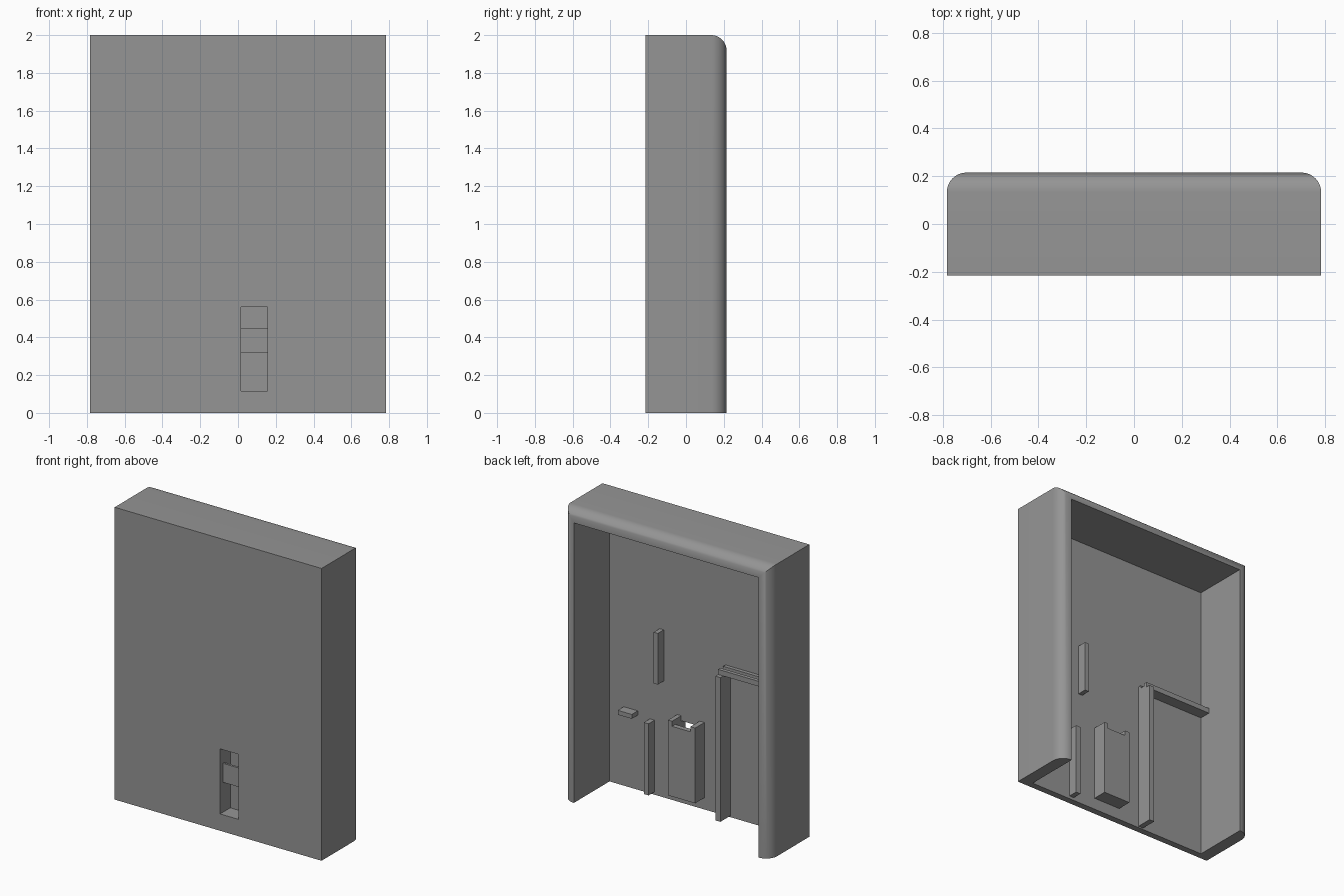
import bpy, bmesh

if "Cube" in bpy.data.objects:
    bpy.data.objects.remove(bpy.data.objects["Cube"])

grey = bpy.data.materials.new("plain_grey")
grey.diffuse_color = (0.30, 0.30, 0.30, 1)
grey.use_nodes = True
grey.node_tree.nodes["Principled BSDF"].inputs["Base Color"].default_value = grey.diffuse_color


def box(name, x, y, z):
    """Axis-aligned box from (low, high) ranges."""
    bm = bmesh.new()
    bmesh.ops.create_cube(bm, size=1)
    for v in bm.verts:
        v.co = [r[0] if c < 0 else r[1] for c, r in zip(v.co, (x, y, z))]
    me = bpy.data.meshes.new(name)
    bm.to_mesh(me)
    bm.free()
    me.materials.append(grey)
    ob = bpy.data.objects.new(name, me)
    bpy.context.collection.objects.link(ob)
    return ob


def cut(target, *ranges):
    """Subtract a box from the target and discard the cutter."""
    cutter = box("cutter", *ranges)
    mod = target.modifiers.new("cut", 'BOOLEAN')
    mod.operation = 'DIFFERENCE'
    mod.solver = 'EXACT'
    mod.object = cutter
    bpy.context.view_layer.objects.active = target
    bpy.ops.object.modifier_apply(modifier=mod.name)
    bpy.data.objects.remove(cutter)


W, D, H = 0.783, 0.215, 2.0      # half width, half depth, height
WALL = 0.085                     # side and top wall thickness
INNER = -0.17                    # inner face of the front panel
SLOT_X, SLOT_Z = (0.015, 0.155), (0.115, 0.56)

# Shell: block with rounded back edges on the sides and top
shell = box("shell", (-W, W), (-D, D), (0, H))
bm = bmesh.new()
bm.from_mesh(shell.data)
back = [e for e in bm.edges
        if all(v.co.y > 0 for v in e.verts) and any(v.co.z > 1 for v in e.verts)]
bmesh.ops.bevel(bm, geom=back, offset=WALL - 0.003, segments=10, profile=0.5,
                affect='EDGES')
bm.to_mesh(shell.data)
bm.free()

# Hollow open at the back and bottom, then the slot in the front panel
cut(shell, (-W + WALL, W - WALL), (INNER, 1), (-1, H - WALL))
cut(shell, SLOT_X, (-1, 1), SLOT_Z)

# Pocket behind the slot, with an open notch in its top
pocket = box("slot_pocket", (-0.02, 0.19 - 0.005), (INNER, -0.07), (0.08, 0.595))
cut(pocket, SLOT_X, (-1, -0.105), SLOT_Z)
cut(pocket, SLOT_X, (-1, 1), (0.56, 1))

# Bar across the slot
box("slot_bar", SLOT_X, (-0.185, INNER), (0.32, 0.45))

# Ribs and stop block on the inside of the front panel
box("upper_rib", (0.287, 0.318), (INNER, -0.105), (0.797, 1.147))
box("lower_rib", (0.357, 0.392), (INNER, -0.105), (0.02, 0.51))
box("stop_block", (0.484, 0.59), (INNER, -0.105), (0.51, 0.54))
box("tall_post", (-0.218, -0.18), (INNER, -0.06), (0.01, 0.997))

# Grooved rail from the post to the side wall
rail = box("grooved_rail", (-W + WALL, -0.18), (INNER, -0.09), (0.997, 1.032))
cut(rail, (-1, 1), (-0.145, -0.115), (1.014, 2))

# Smooth the rounded edges, keep corners sharp
bpy.ops.object.select_all(action='DESELECT')
shell.select_set(True)
bpy.context.view_layer.objects.active = shell
bpy.ops.object.shade_smooth_by_angle(angle=0.6)
